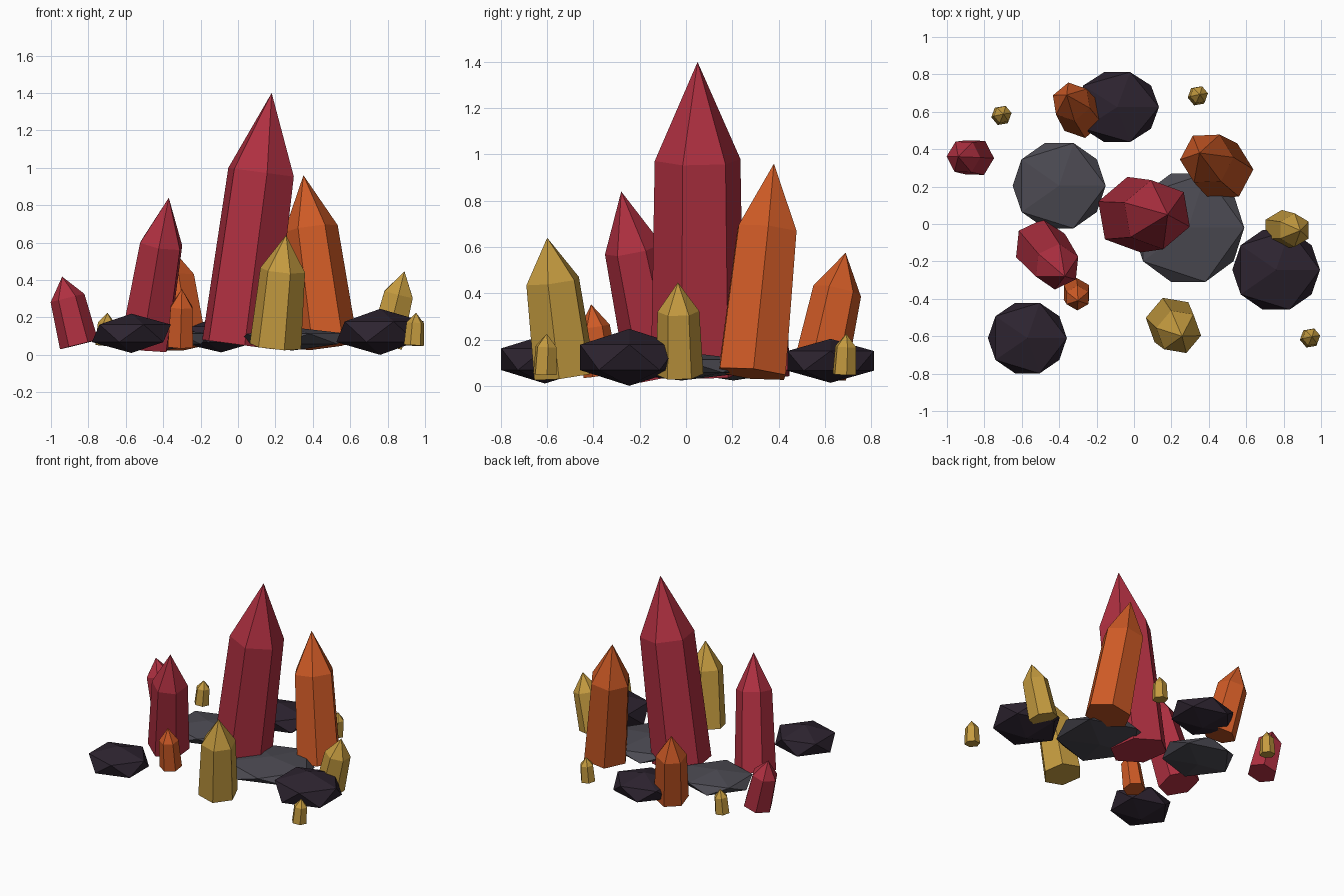
import bpy
import bmesh
from math import cos, sin, radians
from mathutils import Vector

cube = bpy.data.objects.get("Cube")
if cube:
    bpy.data.objects.remove(cube, do_unlink=True)


def make_material(name, color):
    mat = bpy.data.materials.new(name)
    mat.use_nodes = True
    mat.diffuse_color = (*color, 1)
    mat.node_tree.nodes["Principled BSDF"].inputs["Base Color"].default_value = (*color, 1)
    return mat


red = make_material("crimson", (0.43, 0.029, 0.052))
orange = make_material("burnt_orange", (0.62, 0.103, 0.019))
gold = make_material("dull_gold", (0.55, 0.325, 0.05))
dark = make_material("dark_stone", (0.026, 0.017, 0.029))
gray = make_material("gray_stone", (0.072, 0.069, 0.085))


def add_object(name, bm, mat):
    bmesh.ops.recalc_face_normals(bm, faces=bm.faces)
    mesh = bpy.data.meshes.new(name)
    bm.to_mesh(mesh)
    bm.free()
    mesh.materials.append(mat)
    obj = bpy.data.objects.new(name, mesh)
    bpy.context.collection.objects.link(obj)
    return obj


def crystal(name, mat, base, tip, base_radius, shoulder_radius, turn):
    """Leaning six-sided prism with a pointed cap, cut square to its axis."""
    base, tip = Vector(base), Vector(tip)
    axis = tip - base
    lean = Vector((0, 0, 1)).rotation_difference(axis)
    bm = bmesh.new()

    def ring(center, radius):
        angles = [radians(turn + 60 * i) for i in range(6)]
        return [bm.verts.new(center + lean @ Vector((radius * cos(a), radius * sin(a), 0)))
                for a in angles]

    low = ring(base, base_radius)
    high = ring(base + axis * 0.685, shoulder_radius)
    point = bm.verts.new(tip)
    bm.faces.new(low)
    for i in range(6):
        j = (i + 1) % 6
        bm.faces.new((low[i], low[j], high[j], high[i]))
        bm.faces.new((high[i], high[j], point))
    return add_object(name, bm, mat)


def rock(name, mat, center, size):
    """Flattened twenty-sided stone."""
    bm = bmesh.new()
    bmesh.ops.create_icosphere(bm, subdivisions=1, radius=1)
    bmesh.ops.scale(bm, vec=size, verts=bm.verts)
    obj = add_object(name, bm, mat)
    obj.location = center
    return obj


# Red crystals
crystal("main_red_crystal", red, (0.0, 0.05, 0.055), (0.18, 0.05, 1.4), 0.205, 0.188, 40)
crystal("left_red_crystal", red, (-0.5, -0.115, 0.05), (-0.37, -0.28, 0.84), 0.145, 0.125, 25)
crystal("far_red_crystal", red, (-0.85, 0.355, 0.055), (-0.94, 0.36, 0.418), 0.105, 0.093, -2)

# Orange crystals
crystal("large_orange_crystal", orange, (0.475, 0.285, 0.052), (0.35, 0.38, 0.96), 0.165, 0.145, 2)
crystal("back_orange_crystal", orange, (-0.28, 0.575, 0.05), (-0.36, 0.69, 0.575), 0.12, 0.107, 40)
crystal("small_orange_crystal", orange, (-0.308, -0.365, 0.045), (-0.3, -0.41, 0.352), 0.078, 0.067, 30)

# Gold crystals
crystal("front_gold_crystal", gold, (0.2, -0.525, 0.045), (0.257, -0.6, 0.64), 0.14, 0.122, 50)
crystal("right_gold_crystal", gold, (0.79, -0.028, 0.05), (0.89, -0.035, 0.447), 0.103, 0.09, 30)
shards = {"front_gold_shard": (0.94, -0.61), "left_gold_shard": (-0.71, 0.58),
          "back_gold_shard": (0.34, 0.685)}
for name, (x, y) in shards.items():
    crystal(name, gold, (x, y, 0.05), (x + 0.012, y + 0.008, 0.225), 0.054, 0.048, 10)

# Dark stones
rock("front_dark_stone", dark, (-0.57, -0.61, 0.115), (0.236, 0.222, 0.105))
rock("right_dark_stone", dark, (0.76, -0.245, 0.123), (0.262, 0.25, 0.123))
rock("back_dark_stone", dark, (-0.09, 0.625, 0.108), (0.25, 0.22, 0.095))

# Flat gray stones
rock("left_gray_stone", gray, (-0.4, 0.205, 0.085), (0.278, 0.268, 0.062))
rock("center_gray_stone", gray, (0.29, -0.02, 0.085), (0.335, 0.34, 0.062))
